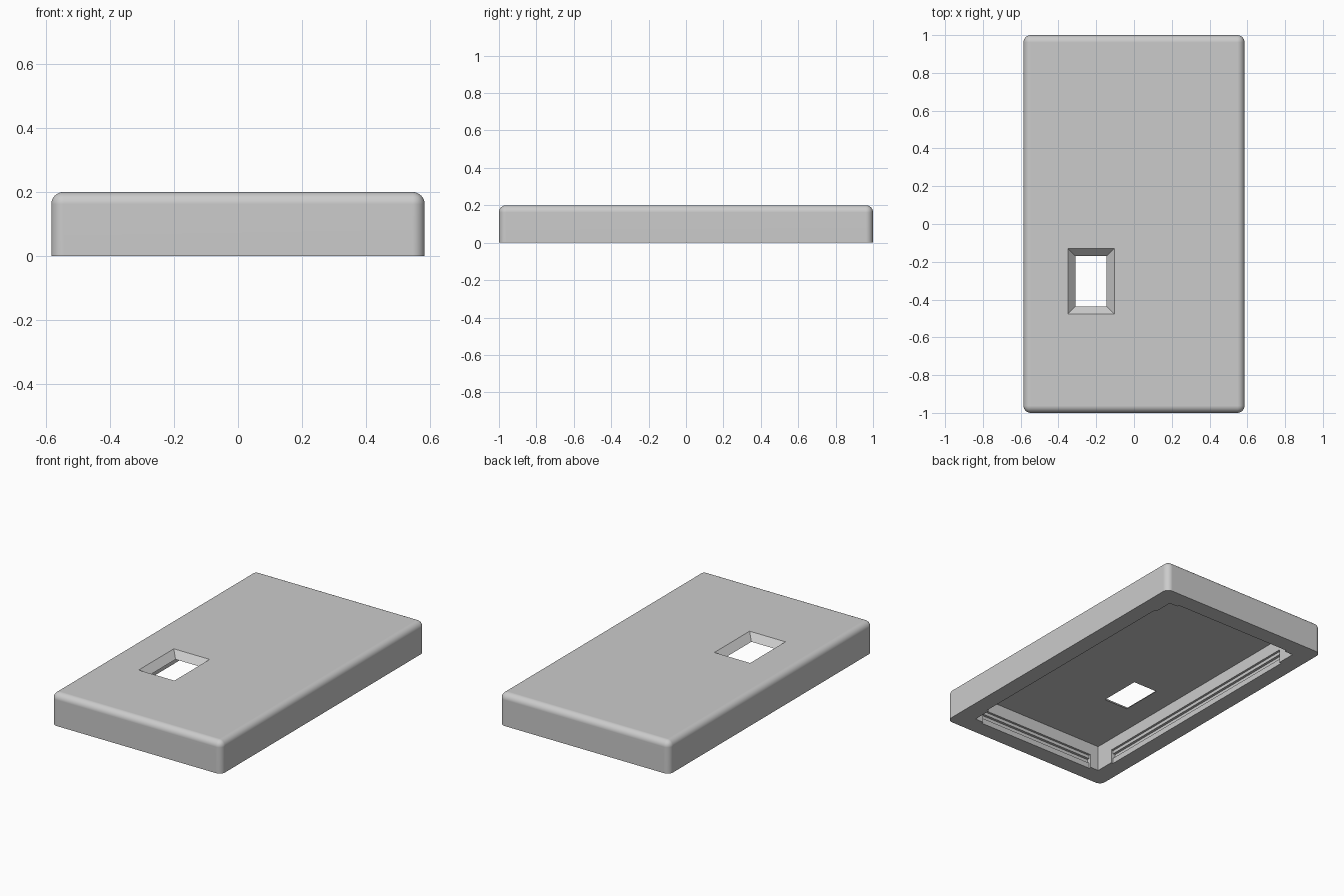
import bpy
import bmesh
import math
from mathutils import Vector

cube = bpy.data.objects.get("Cube")
if cube:
    bpy.data.objects.remove(cube, do_unlink=True)

HALF_X, HALF_Y, HEIGHT = 0.585, 1.0, 0.2
IN_X, IN_Y, CEILING = 0.467, 0.882, 0.16
LENGTH_X, LENGTH_Y = 0.41, 0.763     # half lengths of the snap-fit recesses

grey = bpy.data.materials.new("matte_grey")
grey.use_nodes = True
colour = (0.6, 0.6, 0.6, 1)
grey.diffuse_color = colour
grey.node_tree.nodes["Principled BSDF"].inputs["Base Color"].default_value = colour


def add_object(name, bm):
    bmesh.ops.recalc_face_normals(bm, faces=bm.faces)
    mesh = bpy.data.meshes.new(name)
    bm.to_mesh(mesh)
    bm.free()
    mesh.materials.append(grey)
    obj = bpy.data.objects.new(name, mesh)
    bpy.context.collection.objects.link(obj)
    return obj


def add_box(bm, low, high):
    low, high = Vector(low), Vector(high)
    verts = bmesh.ops.create_cube(bm, size=1)["verts"]
    for v in verts:
        v.co = (low + high) / 2 + v.co * (high - low)
    return verts


def centred_box(name, half_x, half_y, z0, z1):
    bm = bmesh.new()
    add_box(bm, (-half_x, -half_y, z0), (half_x, half_y, z1))
    return add_object(name, bm)


# Outer shell, rounded everywhere except round the open underside
bm = bmesh.new()
add_box(bm, (-HALF_X, -HALF_Y, 0), (HALF_X, HALF_Y, HEIGHT))
edges = [e for e in bm.edges if any(v.co.z > 0.01 for v in e.verts)]
bmesh.ops.bevel(bm, geom=edges, offset=0.038, segments=8, profile=0.5,
                affect='EDGES', clamp_overlap=True)
cover = add_object("cover", bm)

# Hollow underside, then shallow recesses and a deeper groove along each wall
cutters = [centred_box("cavity_cutter", IN_X, IN_Y, -0.1, CEILING)]
for label, depth, z0, z1 in (("recess", 0.014, -0.1, 0.085),
                             ("groove", 0.03, 0.035, 0.065)):
    cutters.append(centred_box("side_" + label + "_cutter",
                               IN_X + depth, LENGTH_Y, z0, z1))
    cutters.append(centred_box("end_" + label + "_cutter",
                               LENGTH_X, IN_Y + depth, z0, z1))

# Window through the top, flaring outwards at 45 degrees
bm = bmesh.new()
z0, z1 = CEILING - 0.02, HEIGHT + 0.02
centre = Vector((-0.2275, -0.3025, 0))
for v in add_box(bm, (-1, -1, z0), (1, 1, z1)):
    flare = v.co.z - CEILING
    v.co.x = centre.x + math.copysign(0.083 + flare, v.co.x)
    v.co.y = centre.y + math.copysign(0.133 + flare, v.co.y)
cutters.append(add_object("window_cutter", bm))

for cutter in cutters:
    cut = cover.modifiers.new(cutter.name, 'BOOLEAN')
    cut.operation = 'DIFFERENCE'
    cut.solver = 'EXACT'
    cut.object = cutter

# Bake the cuts and remove the helpers
bpy.context.view_layer.update()
depsgraph = bpy.context.evaluated_depsgraph_get()
finished = bpy.data.meshes.new_from_object(cover.evaluated_get(depsgraph))
cover.modifiers.clear()
cover.data = finished
for cutter in cutters:
    bpy.data.objects.remove(cutter, do_unlink=True)

# Smooth rounded edges, crisp corners, flat broad faces
bpy.ops.object.select_all(action='DESELECT')
cover.select_set(True)
bpy.context.view_layer.objects.active = cover
bpy.ops.object.shade_smooth_by_angle(angle=math.radians(30))
weighted = cover.modifiers.new("even_shading", 'WEIGHTED_NORMAL')
weighted.keep_sharp = True
